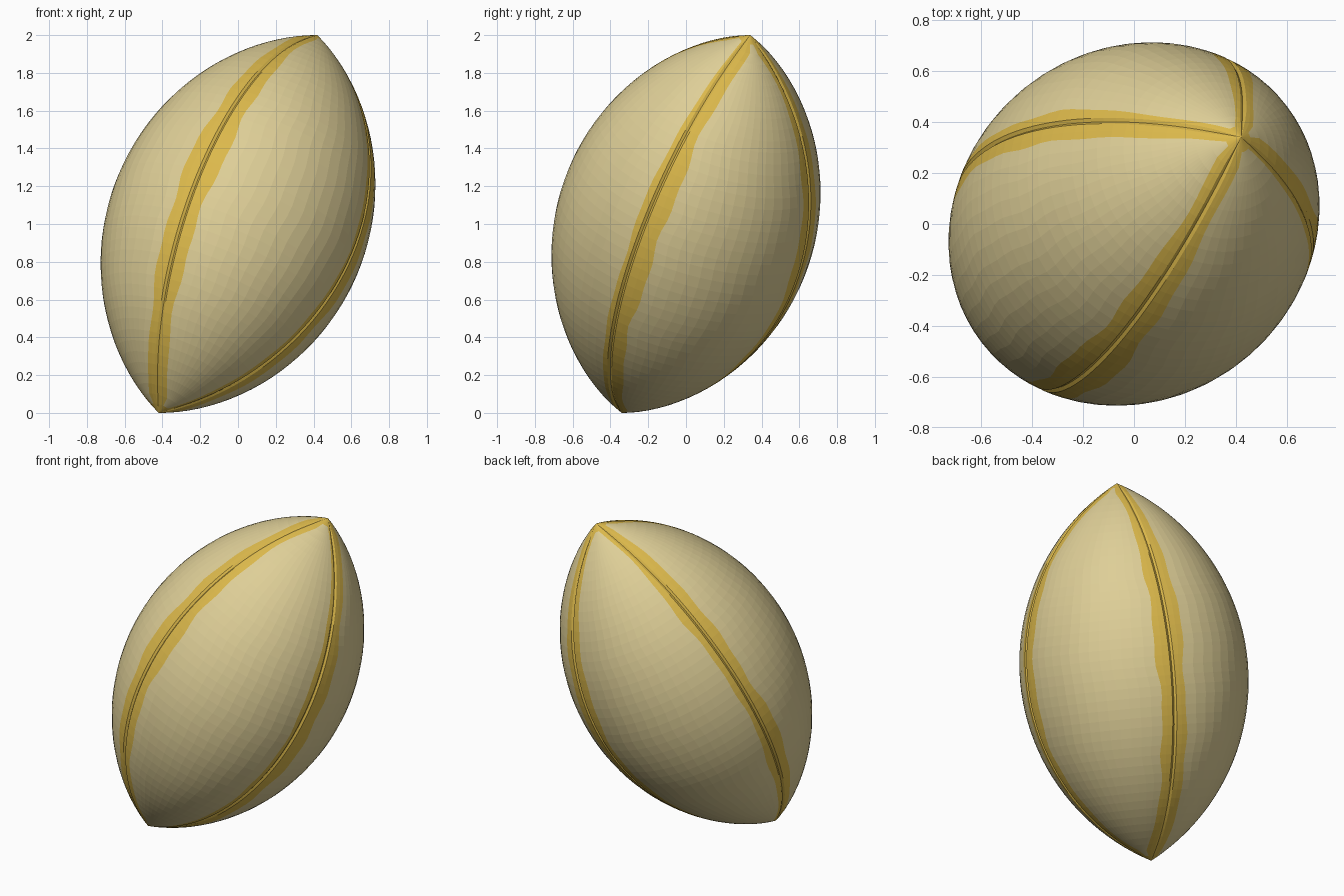
import bpy, bmesh, math, random
from mathutils import Vector

if "Cube" in bpy.data.objects:
    bpy.data.objects.remove(bpy.data.objects["Cube"])

random.seed(4)

# Tilted axis and circular-arc profile of the pointed ball
TIP = Vector((0.42, 0.34, 1.0))
CENTRE = Vector((0, 0, 1.0))
L = TIP.length
AXIS = TIP.normalized()
D = 0.60
RC = math.sqrt(D * D + L * L)
E1 = Vector((-0.288, -0.863, 0.414))
E1 = (E1 - AXIS * E1.dot(AXIS)).normalized()
E2 = AXIS.cross(E1)
ROWS, COLS = 46, 13
Q = math.pi / 2


def material(name, rgb):
    m = bpy.data.materials.new(name)
    m.diffuse_color = (*rgb, 1)
    m.use_nodes = True
    m.node_tree.nodes["Principled BSDF"].inputs["Base Color"].default_value = m.diffuse_color
    return m


def point(t, r, ang):
    return CENTRE + AXIS * t + (E1 * math.cos(ang) + E2 * math.sin(ang)) * r


# Worn band widths beside each seam: (minus side, plus side)
WIDTHS = [(0.085, 0.085), (0.045, 0.10), (0.085, 0.08), (0.055, 0.08)]
PHASE = [[[random.uniform(0, 6.28) for _ in range(3)] for _ in range(2)] for _ in range(4)]


def band(seam, side, t):
    p = PHASE[seam][side]
    wob = 1 + 0.12 * math.sin(5 * t + p[0]) + 0.09 * math.sin(11 * t + p[1]) + 0.06 * math.sin(23 * t + p[2])
    taper = 0.5 + 0.5 * min(1, (L - abs(t)) / 0.6)
    return WIDTHS[seam][side] * wob * taper


# Rings of points: every panel runs seam, groove lip, band, plain leather, band, groove lip
bm = bmesh.new()
top_phi = math.asin(L / RC)
rings = []
for i in range(1, ROWS):
    phi = top_phi * (2 * i / ROWS - 1)
    t, r = RC * math.sin(phi), RC * math.cos(phi) - D
    lip = min(0.013 / r, 0.10)
    depth = min(0.010, 0.1 * r)
    ring = []
    for s in range(4):
        a0, a1 = s * Q, (s + 1) * Q
        b0 = a0 + max(lip * 1.5, min(band(s, 1, t) / r, 0.6))
        b1 = a1 - max(lip * 1.5, min(band((s + 1) % 4, 0, t) / r, 0.6))
        ring.append(bm.verts.new(point(t, r - depth, a0)))
        angs = [a0 + lip, (a0 + lip + b0) / 2]
        angs += [b0 + (b1 - b0) * k / COLS for k in range(COLS + 1)]
        angs += [(a1 - lip + b1) / 2, a1 - lip]
        ring += [bm.verts.new(point(t, r, a)) for a in angs]
    rings.append(ring)

# Skin the rings; columns outside the plain zone are gold
N = len(rings[0])
PER = N // 4


def colour_index(j):
    return 0 if 3 <= j % PER < 3 + COLS else 1


for low, high in zip(rings, rings[1:]):
    for j in range(N):
        k = (j + 1) % N
        bm.faces.new((low[j], low[k], high[k], high[j])).material_index = colour_index(j)
bottom = bm.verts.new(CENTRE - TIP)
top = bm.verts.new(CENTRE + TIP)
for j in range(N):
    k = (j + 1) % N
    bm.faces.new((bottom, rings[0][k], rings[0][j])).material_index = 1
    bm.faces.new((top, rings[-1][j], rings[-1][k])).material_index = 1
bmesh.ops.recalc_face_normals(bm, faces=bm.faces[:])

mesh = bpy.data.meshes.new("ball")
bm.to_mesh(mesh)
bm.free()
mesh.materials.append(material("tan leather", (0.73, 0.62, 0.31)))
mesh.materials.append(material("gold seam band", (0.71, 0.48, 0.07)))
ball = bpy.data.objects.new("ball", mesh)
bpy.context.collection.objects.link(ball)
